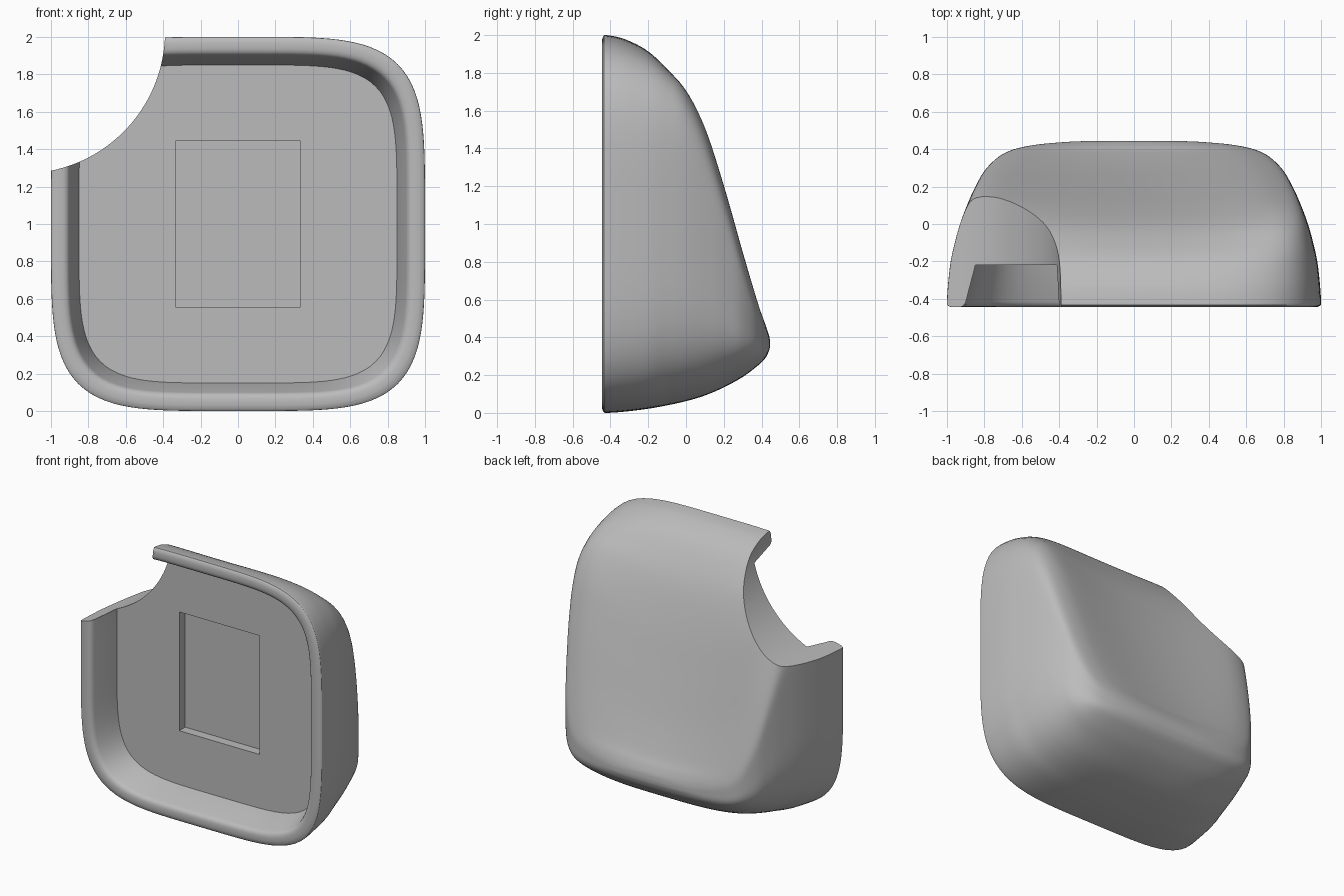
import bpy, bmesh, math

if "Cube" in bpy.data.objects:
    bpy.data.objects.remove(bpy.data.objects["Cube"], do_unlink=True)

SEGMENTS = 176
STEPS = 6

grey = bpy.data.materials.new("plain_grey")
grey.use_nodes = True
grey.diffuse_color = (0.5, 0.5, 0.5, 1)
grey.node_tree.nodes["Principled BSDF"].inputs["Base Color"].default_value = (0.5, 0.5, 0.5, 1)

# Outer shell sections:
# depth y, bottom z, top z, half width, sag of top edge, squareness above, squareness below
SHELL = [
    (-.445, .025, 1.975, .975, 0, 4.4, 4.4),
    (-.437, .006, 1.994, .994, 0, 4.4, 4.4),
    (-.42, 0, 2, 1, 0, 4.4, 4.4),
    (-.32, .007, 1.98, .994, .003, 4.6, 4.3),
    (-.2, .022, 1.93, .98, .02, 5, 4.2),
    (-.1, .04, 1.85, .958, .055, 6, 4),
    (0, .062, 1.735, .93, .11, 7.5, 3.9),
    (.1, .092, 1.53, .893, .165, 9, 3.8),
    (.2, .135, 1.22, .848, .165, 9, 3.6),
    (.3, .19, .87, .787, .12, 7, 3.4),
    (.38, .25, .6, .69, .06, 5, 3.2),
    (.42, .29, .48, .55, .02, 4, 3),
    (.44, .33, .41, .34, 0, 3, 3),
    (.445, .355, .375, .15, 0, 3, 3),
]

# Recess sections, from its floor out to the rim: depth y, half size
RECESS = [(-.22, .85), (-.415, .9), (-.43, .907), (-.44, .918), (-.445, .935)]


def blend(a, b, c, d, t):
    """Smooth curve from b to c."""
    return tuple(q + .5 * t * (r - p + t * (2 * p - 5 * q + 4 * r - s + t * (3 * (q - r) + s - p)))
                 for p, q, r, s in zip(a, b, c, d))


def smooth_rows(rows):
    last = len(rows) - 1
    result = []
    for i in range(last):
        a, d = rows[max(i - 1, 0)], rows[min(i + 2, last)]
        result += [blend(a, rows[i], rows[i + 1], d, k / STEPS) for k in range(STEPS)]
    return result + [rows[-1]]


def ring(bm, y, low, high, width, sag, upper, lower):
    """Rounded square outline, with a dip in the middle of its top edge."""
    middle, half = (low + high) / 2, (high - low) / 2
    verts = []
    for i in range(SEGMENTS):
        angle = 2 * math.pi * i / SEGMENTS
        c, s = math.cos(angle), math.sin(angle)
        power = upper if s > 0 else lower
        radius = (abs(c) ** power + abs(s) ** power) ** (-1 / power)
        u, z = c * radius, middle + half * s * radius
        if s > 0:
            z -= sag * max(0, 1 - (u / .85) ** 2) ** 1.3
        verts.append(bm.verts.new((u * width, y, z)))
    return verts


def finish(bm, name):
    bmesh.ops.recalc_face_normals(bm, faces=bm.faces)
    mesh = bpy.data.meshes.new(name)
    bm.to_mesh(mesh)
    bm.free()
    obj = bpy.data.objects.new(name, mesh)
    bpy.context.collection.objects.link(obj)
    mesh.materials.append(grey)
    return obj


def carve(target, cutter):
    cutter.hide_render = True
    bpy.context.view_layer.objects.active = target
    mod = target.modifiers.new("cut", "BOOLEAN")
    mod.operation = "DIFFERENCE"
    mod.solver = "EXACT"
    mod.object = cutter
    bpy.ops.object.modifier_apply(modifier=mod.name)
    bpy.data.objects.remove(cutter, do_unlink=True)


# Dished shell with a recessed front
bm = bmesh.new()
rings = [ring(bm, y, 1 - h, 1 + h, h, 0, 4.8, 4.8) for y, h in RECESS]
rings += [ring(bm, *row) for row in smooth_rows(SHELL)]
for a, b in zip(rings, rings[1:]):
    for i in range(SEGMENTS):
        j = (i + 1) % SEGMENTS
        bm.faces.new((a[i], a[j], b[j], b[i]))
bm.faces.new(rings[0])
bm.faces.new(rings[-1])
shell = finish(bm, "dished_shell")

# Round notch through the upper right corner
bpy.ops.mesh.primitive_cylinder_add(vertices=160, radius=.76, depth=3,
                                    location=(-1.15, 0, 2.03), rotation=(math.pi / 2, 0, 0))
notch = bpy.context.object
notch.name = "corner_notch"
carve(shell, notch)

# Shallow rectangular pocket in the recess floor
bpy.ops.mesh.primitive_cube_add(size=1, location=(0, -.25, 1))
pocket = bpy.context.object
pocket.name = "floor_pocket"
pocket.scale = (.666, .2, .89)
carve(shell, pocket)

# Smooth shading with crisp cut edges
bpy.ops.object.select_all(action="DESELECT")
shell.select_set(True)
bpy.context.view_layer.objects.active = shell
bpy.ops.object.shade_smooth_by_angle(angle=math.radians(35))
